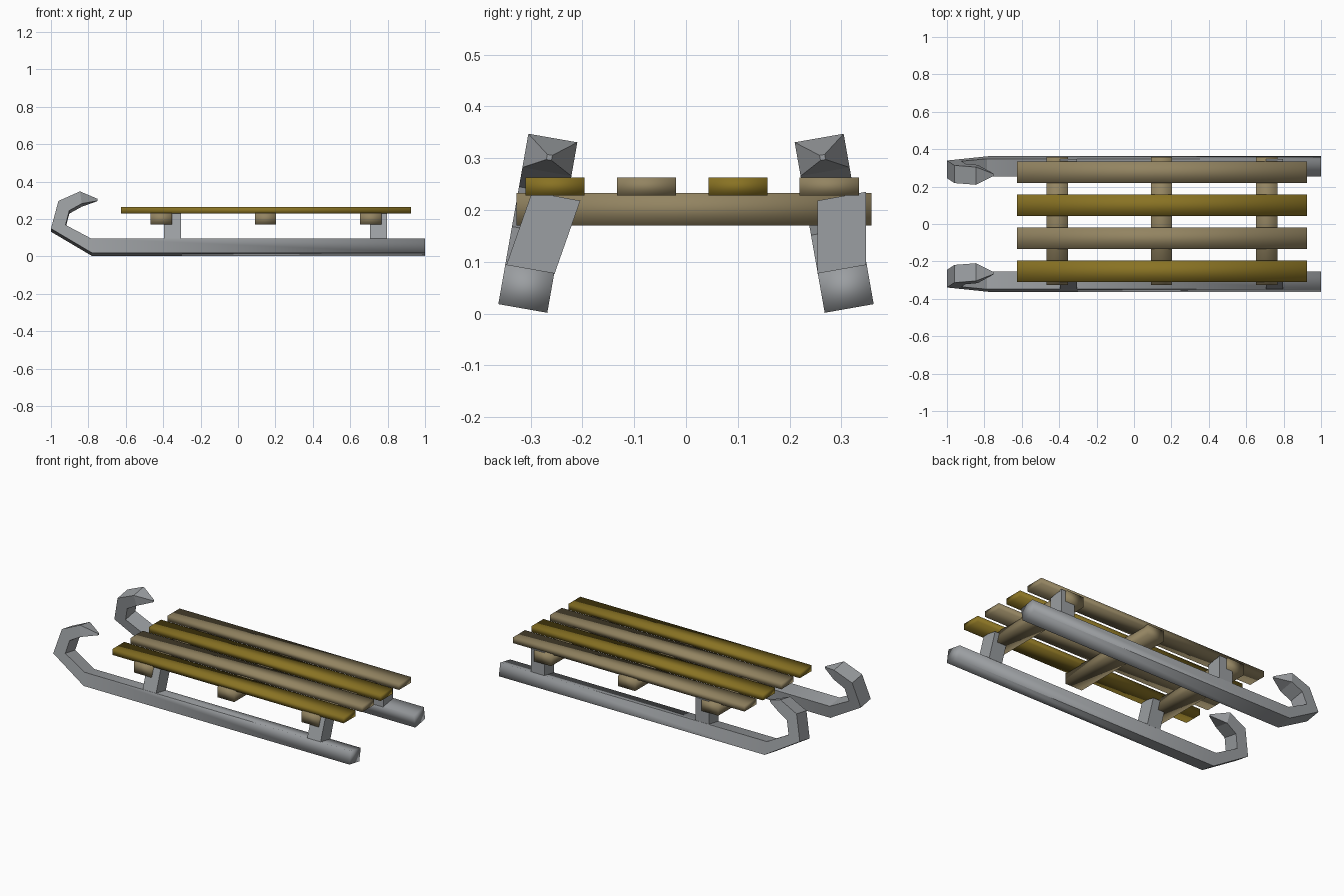
import bpy
from math import radians
from mathutils import Matrix, Vector

cube = bpy.data.objects.get("Cube")
if cube:
    bpy.data.objects.remove(cube, do_unlink=True)


def material(name, rgb):
    mat = bpy.data.materials.new(name)
    mat.use_nodes = True
    mat.diffuse_color = (*rgb, 1)
    mat.node_tree.nodes["Principled BSDF"].inputs["Base Color"].default_value = (*rgb, 1)
    return mat


metal = material("grey metal", (0.33, 0.345, 0.36))
tan = material("tan wood", (0.29, 0.23, 0.12))
gold = material("golden wood", (0.25, 0.17, 0.017))


def loft(name, rings, mat):
    """Join four-cornered rings into a closed solid."""
    n = len(rings)
    verts = [p for ring in rings for p in ring]
    faces = [(3, 2, 1, 0), tuple(4 * (n - 1) + k for k in range(4))]
    for i in range(n - 1):
        for k in range(4):
            a, b = 4 * i + k, 4 * i + (k + 1) % 4
            faces.append((a, b, b + 4, a + 4))
    mesh = bpy.data.meshes.new(name)
    mesh.from_pydata(verts, [], faces)
    mesh.materials.append(mat)
    mesh.update()
    obj = bpy.data.objects.new(name, mesh)
    bpy.context.collection.objects.link(obj)
    return obj


def plank(name, x, y, z, mat):
    """Softly shaded box given its ranges on each axis."""
    rings = [[(px, y[0], z[0]), (px, y[1], z[0]), (px, y[1], z[1]), (px, y[0], z[1])] for px in x]
    loft(name, rings, mat).data.shade_smooth()


# Runner profile: (outer x, outer height), (inner x, inner height), half width
PROFILE = [
    ((-0.75, 0.301), (-0.75, 0.291), 0.005),
    ((-0.845, 0.334), (-0.835, 0.268), 0.048),
    ((-0.96, 0.282), (-0.902, 0.23), 0.048),
    ((-1.0, 0.132), (-0.922, 0.152), 0.048),
    ((-0.78, 0.0), (-0.785, 0.078), 0.048),
    ((1.0, 0.0), (1.0, 0.078), 0.048),
]


def runner(name, side):
    """Tilted runner with a curled tip; normals soften towards the tail."""
    tilt = Matrix.Translation((0, side * 0.315, 0.01)) @ Matrix.Rotation(side * radians(10), 4, 'X')
    rings = []
    for (ox, oz), (ix, iz), w in PROFILE:
        ring = [(ox, -w, oz), (ox, w, oz), (ix, w, iz), (ix, -w, iz)]
        rings.append([tilt @ Vector(p) for p in ring])
    mesh = loft(name, rings, metal).data
    mesh.shade_smooth()
    normals = [None] * len(mesh.loops)
    for face in mesh.polygons:
        for li in face.loop_indices:
            vert = mesh.vertices[mesh.loops[li].vertex_index]
            normals[li] = vert.normal.copy() if vert.co.x > 0.99 else face.normal.copy()
    mesh.normals_split_custom_set(normals)


def post(name, x, side, lean):
    """Support between runner and crossbeam; lean shifts its top sideways."""
    rings = []
    for dy, dz in ((0, 0), (lean, 0.142)):
        inner, outer = (0.254 * side + dy, 0.076 + dz), (0.347 * side + dy, 0.093 + dz)
        a, b = (inner, outer) if side > 0 else (outer, inner)
        rings.append([(x, *a), (x + 0.09, *a), (x + 0.09, *b), (x, *b)])
    loft(name, rings, metal)


# Runners and their posts
for label, side, lean in (("right", -1, 0.05), ("left", 1, 0)):
    runner(label + "_runner", side)
    post(label + "_front_post", -0.396, side, lean)
    post(label + "_rear_post", 0.706, side, lean)

# Crossbeams
for label, x in (("front", -0.41), ("middle", 0.147), ("rear", 0.71)):
    plank(label + "_crossbeam", (x - 0.057, x + 0.057), (-0.327, 0.358), (0.17, 0.233), tan)

# Seat slats in alternating colours
for i in range(4):
    y = -0.31 + i * 0.1765
    plank(f"seat_slat_{i + 1}", (-0.625, 0.925), (y, y + 0.114), (0.228, 0.263), (gold, tan)[i % 2])
